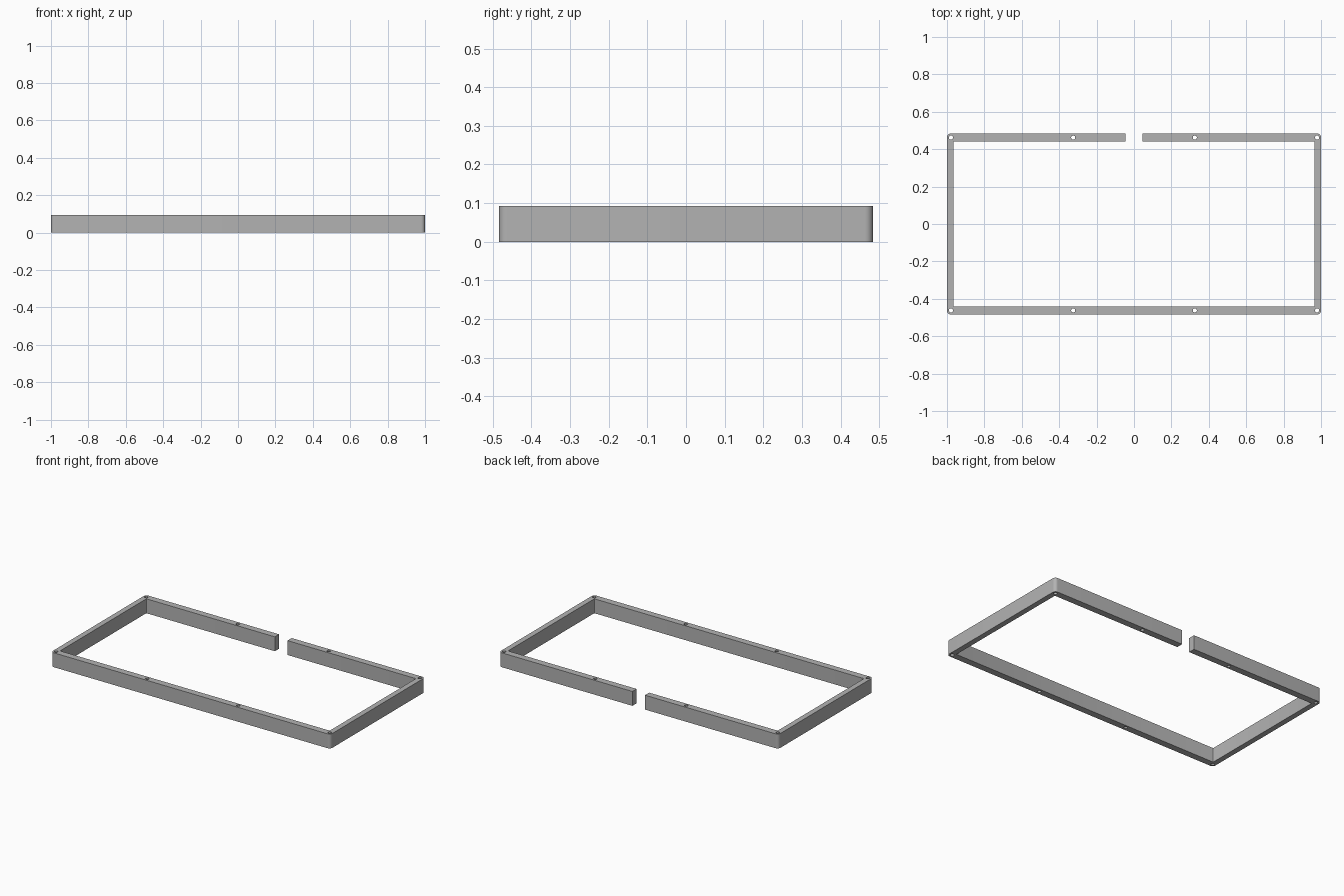
import bpy, bmesh, math

if "Cube" in bpy.data.objects:
    bpy.data.objects.remove(bpy.data.objects["Cube"])

HX, HY, H = 1.0, 0.484, 0.093      # outer half sizes and height
IX, IY = 0.965, 0.441              # inner half sizes
GAP = 0.045                        # half width of the opening at the back
R, RI = 0.021, 0.004               # outer and inner corner radii
HOLE_R = 0.011


def arc(cx, cy, r, start, end, n):
    """Points along an arc, angles in degrees."""
    return [(cx + r * math.cos(math.radians(start + (end - start) * i / n)),
             cy + r * math.sin(math.radians(start + (end - start) * i / n)))
            for i in range(n + 1)]


def add_loop(curve, pts):
    spline = curve.splines.new('POLY')
    spline.points.add(len(pts) - 1)
    for p, (x, y) in zip(spline.points, pts):
        p.co = (x, y, 0, 1)
    spline.use_cyclic_u = True


# Open rectangular outline: outer edge counter-clockwise, inner edge back again
corners = [(-1, 1, 90), (-1, -1, 180), (1, -1, 270), (1, 1, 360)]
outline = [(-GAP, HY)]
for sx, sy, a in corners:
    outline += arc(sx * (HX - R), sy * (HY - R), R, a, a + 90, 10)
outline += [(GAP, HY), (GAP, IY)]
for sx, sy, a in reversed(corners):
    outline += arc(sx * (IX - RI), sy * (IY - RI), RI, a + 90, a, 4)
outline.append((-GAP, IY))

curve = bpy.data.curves.new("wall_frame", 'CURVE')
curve.dimensions = '2D'
curve.fill_mode = 'BOTH'
curve.extrude = H / 2
add_loop(curve, outline)

# Vertical screw holes in the corners and along the long walls
for x in (-0.979, -0.325, 0.325, 0.979):
    for y in (-0.462, 0.462):
        add_loop(curve, arc(x, y, HOLE_R, 0, 360, 24)[:-1])

frame = bpy.data.objects.new("wall_frame", curve)
bpy.context.collection.objects.link(frame)
bpy.context.view_layer.objects.active = frame
frame.select_set(True)
bpy.ops.object.convert(target='MESH')
frame = bpy.context.object

# Weld caps to walls and rest the frame on the ground
bm = bmesh.new()
bm.from_mesh(frame.data)
bmesh.ops.remove_doubles(bm, verts=bm.verts, dist=1e-5)
bmesh.ops.translate(bm, verts=bm.verts, vec=(0, 0, H / 2))
bmesh.ops.recalc_face_normals(bm, faces=bm.faces)
bm.to_mesh(frame.data)
bm.free()

grey = bpy.data.materials.new("grey")
grey.diffuse_color = (0.45, 0.45, 0.45, 1)
grey.use_nodes = True
grey.node_tree.nodes["Principled BSDF"].inputs["Base Color"].default_value = grey.diffuse_color
frame.data.materials.clear()
frame.data.materials.append(grey)
bpy.ops.object.shade_smooth_by_angle(angle=math.radians(30))
